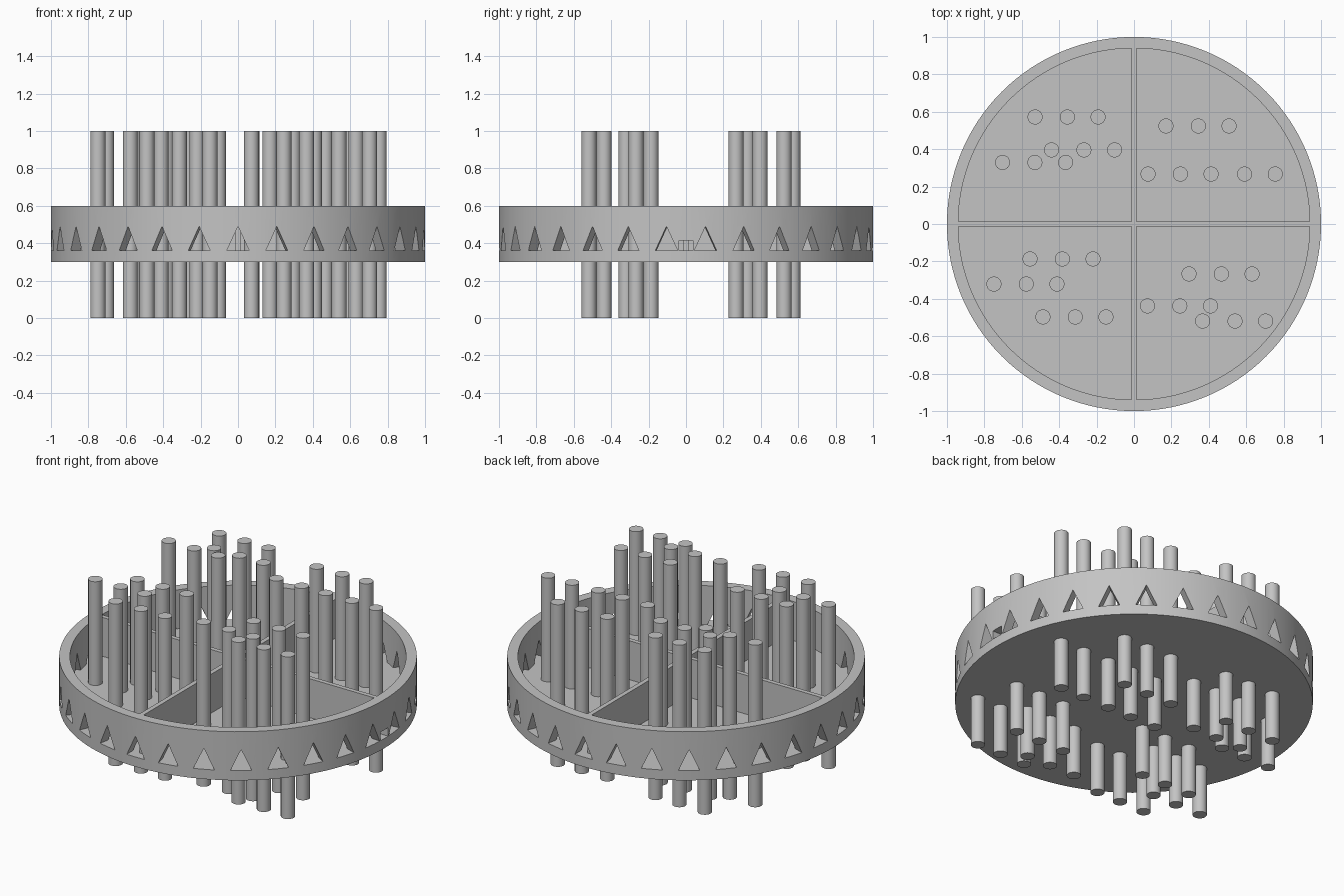
import bpy, bmesh, math
from mathutils import Matrix, Vector

if "Cube" in bpy.data.objects:
    bpy.data.objects.remove(bpy.data.objects["Cube"])

grey = bpy.data.materials.new("plain_grey")
grey.diffuse_color = (0.55, 0.55, 0.55, 1)
grey.use_nodes = True
grey.node_tree.nodes["Principled BSDF"].inputs["Base Color"].default_value = grey.diffuse_color

R_OUT, R_IN = 1.0, 0.94
Z_LOW, Z_FLOOR, Z_TOP = 0.30, 0.36, 0.60


def finish(name, bm, smooth=True):
    bmesh.ops.recalc_face_normals(bm, faces=bm.faces)
    mesh = bpy.data.meshes.new(name)
    bm.to_mesh(mesh)
    bm.free()
    mesh.materials.append(grey)
    ob = bpy.data.objects.new(name, mesh)
    bpy.context.collection.objects.link(ob)
    if smooth:
        smooth_sides(ob)
    return ob


def smooth_sides(ob):
    bpy.ops.object.select_all(action='DESELECT')
    bpy.context.view_layer.objects.active = ob
    ob.select_set(True)
    bpy.ops.object.shade_smooth_by_angle(angle=math.radians(30))


def cylinder(bm, x, y, z0, z1, r, sides):
    bmesh.ops.create_cone(bm, cap_ends=True, segments=sides, radius1=r, radius2=r,
                          depth=z1 - z0, matrix=Matrix.Translation((x, y, (z0 + z1) / 2)))


def radial_prism(bm, outline, angle, r0=0.90, r1=1.08):
    """Extrude a (sideways, height) outline outward through the wall."""
    rot = Matrix.Rotation(angle, 3, 'Z')
    inner, outer = [[bm.verts.new(rot @ Vector((r, s, z))) for s, z in outline]
                    for r in (r0, r1)]
    bm.faces.new(inner)
    bm.faces.new(outer[::-1])
    n = len(outline)
    for i in range(n):
        j = (i + 1) % n
        bm.faces.new((inner[i], outer[i], outer[j], inner[j]))


# Round outer wall
bm = bmesh.new()
N = 128
profile = [(R_IN, Z_LOW), (R_OUT, Z_LOW), (R_OUT, Z_TOP), (R_IN, Z_TOP)]
rings = [[bm.verts.new((r * math.cos(2 * math.pi * k / N), r * math.sin(2 * math.pi * k / N), z))
          for r, z in profile] for k in range(N)]
for k in range(N):
    a, b = rings[k], rings[(k + 1) % N]
    for i in range(4):
        j = (i + 1) % 4
        bm.faces.new((a[i], b[i], b[j], a[j]))
wall = finish("outer_wall", bm, smooth=False)

# Triangular windows all round, plus one small rectangular outlet on the right
bm = bmesh.new()
for k in range(30):
    radial_prism(bm, [(-0.06, 0.36), (0.06, 0.36), (0, 0.49)],
                 -math.pi / 2 + k * math.pi / 15)
radial_prism(bm, [(-0.037, 0.36), (0.037, 0.36), (0.037, 0.413), (-0.037, 0.413)], 0)
cutter = finish("window_cutter", bm, smooth=False)
cutter.hide_render = True

cut = wall.modifiers.new("windows", 'BOOLEAN')
cut.operation = 'DIFFERENCE'
cut.solver = 'EXACT'
cut.object = cutter
bpy.context.view_layer.objects.active = wall
bpy.ops.object.modifier_apply(modifier=cut.name)
bpy.data.objects.remove(cutter)
smooth_sides(wall)

# Tray floor
bm = bmesh.new()
cylinder(bm, 0, 0, Z_LOW, Z_FLOOR, R_IN, N)
finish("tray_floor", bm)

# Crossed dividers
for name, size in (("divider_across", (1.885, 0.028)), ("divider_lengthwise", (0.028, 1.885))):
    bm = bmesh.new()
    bmesh.ops.create_cube(bm, size=1, matrix=Matrix.Translation((0, 0, (Z_FLOOR + Z_TOP) / 2))
                          @ Matrix.Diagonal((*size, Z_TOP - Z_FLOOR, 1)))
    finish(name, bm, smooth=False)

# Rods in rows of three: first x, row y
ROWS = [(-0.529, 0.572), (-0.441, 0.396), (-0.703, 0.329),
        (0.171, 0.524), (0.075, 0.267), (0.418, 0.267),
        (-0.556, -0.187), (-0.749, -0.321), (-0.487, -0.497),
        (0.294, -0.267), (0.072, -0.438), (0.367, -0.519)]
for n, (x, y) in enumerate(ROWS):
    bm = bmesh.new()
    for dx in (0, 0.173, 0.337):
        if n == 5 and dx == 0:
            continue  # this rod is shared with the row beside it
        cylinder(bm, x + dx, y, 0, 1, 0.04, 32)
    finish(f"rod_row_{n + 1}", bm)
